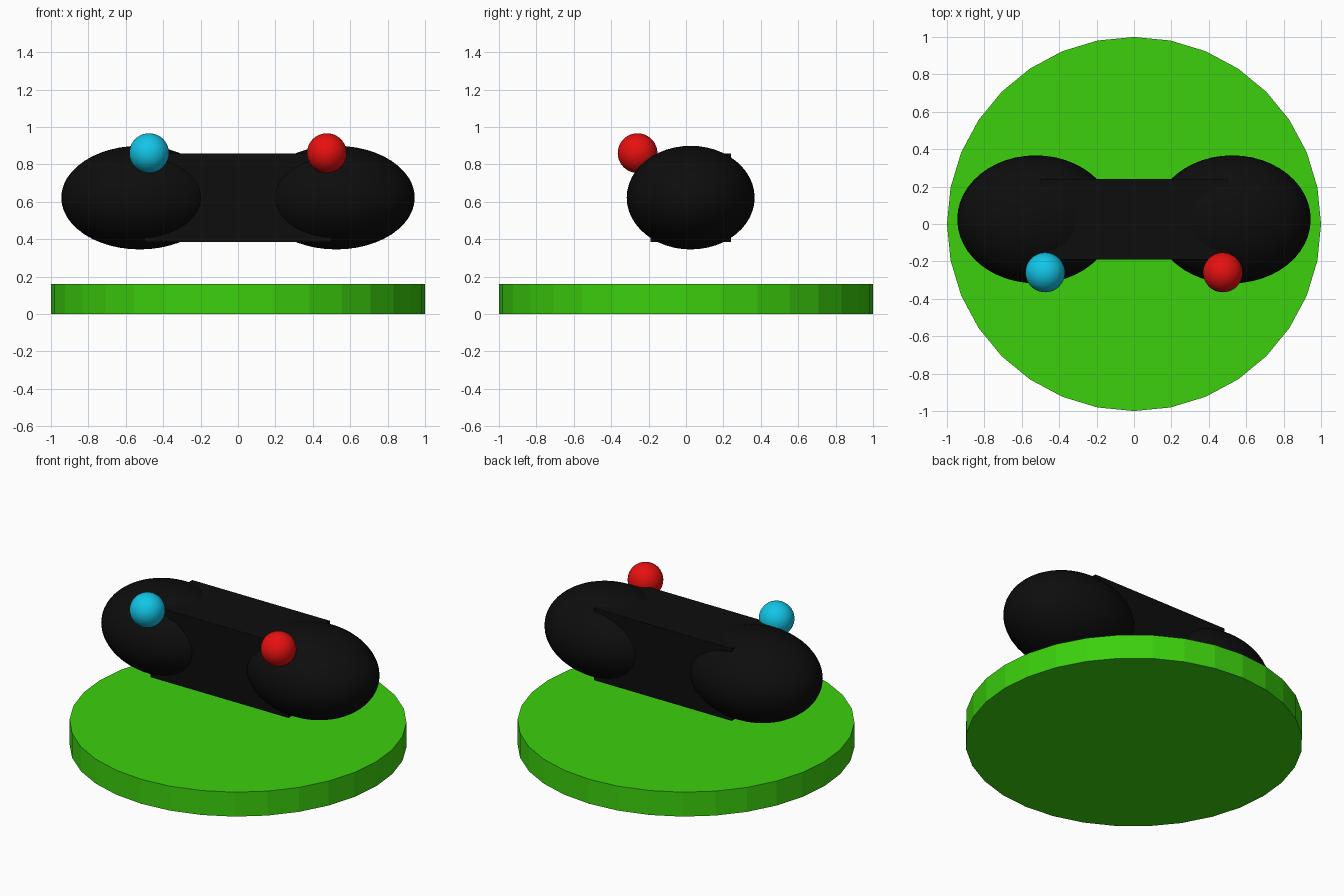
import bpy

if "Cube" in bpy.data.objects:
    bpy.data.objects.remove(bpy.data.objects["Cube"])


def material(name, rgb):
    m = bpy.data.materials.new(name)
    m.diffuse_color = (*rgb, 1.0)
    m.use_nodes = True
    m.node_tree.nodes["Principled BSDF"].inputs["Base Color"].default_value = m.diffuse_color
    return m


green = material("bright green", (0.045, 0.63, 0.004))
black = material("near black", (0.004, 0.004, 0.004))
red = material("red", (0.80, 0.005, 0.005))
blue = material("sky blue", (0.006, 0.56, 0.80))


def finish(name, mat, scale=(1, 1, 1), smooth=False):
    ob = bpy.context.object
    ob.name = name
    ob.scale = scale
    bpy.ops.object.transform_apply(location=False, rotation=False, scale=True)
    ob.data.materials.append(mat)
    if smooth:
        bpy.ops.object.shade_smooth()
    return ob


def ellipsoid(name, mat, center, radii):
    bpy.ops.mesh.primitive_uv_sphere_add(segments=48, ring_count=24, radius=1, location=center)
    return finish(name, mat, radii, smooth=True)


# Flat round base with faceted rim
bpy.ops.mesh.primitive_cylinder_add(vertices=32, radius=1, depth=0.16, location=(0, 0, 0.08))
finish("base_disc", green)

# Block joining the two rounded ends
bpy.ops.mesh.primitive_cube_add(size=1, location=(0, 0.025, 0.622))
finish("middle_block", black, (1.0, 0.43, 0.472))

# Rounded ends, each with a small ball at the upper front
for side, sign, ball_mat in (("left", -1, blue), ("right", 1, red)):
    ellipsoid(side + "_end", black, (sign * 0.525, 0.025, 0.622), (0.42, 0.342, 0.277))
    ellipsoid(side + "_ball", ball_mat, (sign * 0.475, -0.259, 0.86), (0.106,) * 3)
